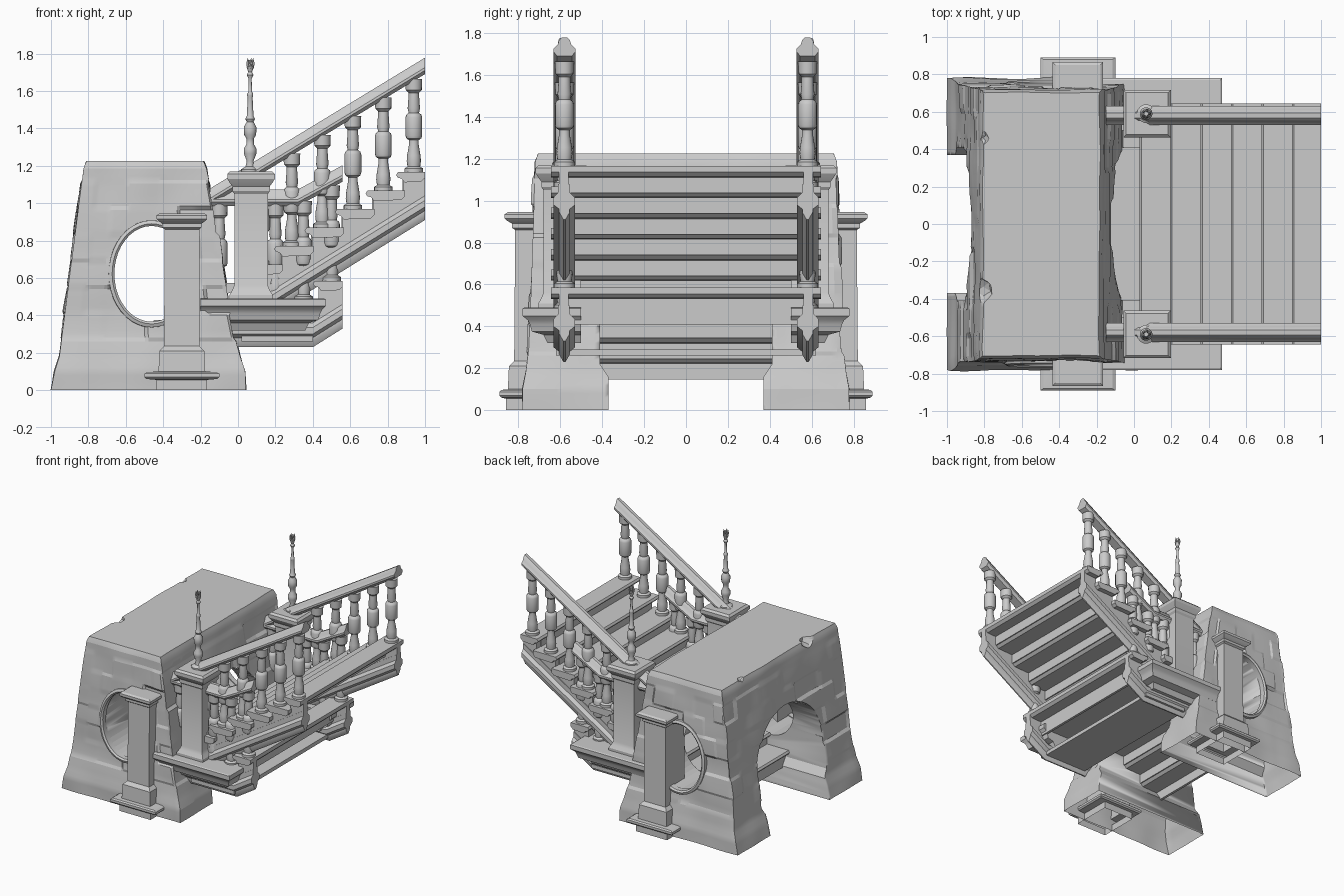
import bpy, bmesh, math, random
from mathutils import Vector, noise

if "Cube" in bpy.data.objects:
    bpy.data.objects.remove(bpy.data.objects["Cube"])

random.seed(4)


def finish(name, bm, angle=35):
    bmesh.ops.recalc_face_normals(bm, faces=bm.faces[:])
    me = bpy.data.meshes.new(name)
    bm.to_mesh(me)
    bm.free()
    ob = bpy.data.objects.new(name, me)
    bpy.context.collection.objects.link(ob)
    bpy.ops.object.select_all(action='DESELECT')
    ob.select_set(True)
    bpy.context.view_layer.objects.active = ob
    bpy.ops.object.shade_smooth_by_angle(angle=math.radians(angle))
    return ob


def loft(name, rings, angle=35):
    """Closed skin through a list of equal-length rings, capped at both ends."""
    bm = bmesh.new()
    vs = [[bm.verts.new(p) for p in r] for r in rings]
    n = len(vs[0])
    for a, b in zip(vs, vs[1:]):
        for i in range(n):
            bm.faces.new((a[i], a[(i + 1) % n], b[(i + 1) % n], b[i]))
    bm.faces.new(vs[0])
    bm.faces.new(vs[-1])
    return finish(name, bm, angle)


def prism(name, xz, y0, y1):
    return loft(name, [[(x, y, z) for x, z in xz] for y in (y0, y1)])


def sweep(name, section, path, s):
    """Carry a (y, z) section along an (x, z) path, with vertical end cuts."""
    return loft(name, [[(x, s * y, z + h) for y, h in section] for x, z in path])


def stack(name, layers, s):
    """Rectangular mouldings: each layer is x0, x1, y0, y1, z."""
    return loft(name, [[(a, s * c, z), (b, s * c, z), (b, s * d, z), (a, s * d, z)]
                       for a, b, c, d, z in layers], 25)


def pier(cx, cy, profile):
    """Layers of a square pier from (half_x, half_y, z)."""
    return [(cx - hx, cx + hx, cy - hy, cy + hy, z) for hx, hy, z in profile]


def lathe(name, profile, x, y, z, h=1.0, n=16):
    return loft(name, [[(x + r * math.cos(2 * math.pi * i / n), y + r * math.sin(2 * math.pi * i / n), z + t * h)
                        for i in range(n)] for r, t in profile])


def lerp(table, z):
    for a, b in zip(table, table[1:]):
        if z <= b[0]:
            t = (z - a[0]) / (b[0] - a[0])
            return [p + (q - p) * t for p, q in zip(a[1:], b[1:])]
    return table[-1][1:]


# Stone gate: tapered block with uneven courses
OUTLINE = [(0, -1.0, .04, .78), (.1, -.98, .035, .78), (.18, -.955, .01, .765), (.3, -.94, -.02, .75),
           (.42, -.925, -.045, .745), (1.0, -.85, -.135, .725), (1.19, -.825, -.17, .72), (1.225, -.81, -.185, .705)]
bricks, rings, N = {}, [], 48
for j in range(62):
    z = 1.225 * j / 61
    x0, x1, w = lerp(OUTLINE, z)
    row = int(z / .14)
    ring = []
    for side in range(4):
        for i in range(N):
            t = i / N
            x, y = [(x0 + (x1 - x0) * t, -w), (x1, -w + 2 * w * t),
                    (x1 + (x0 - x1) * t, w), (x0, w - 2 * w * t)][side]
            key = (row, side, int(t * (4 + side % 2) + .5 * (row % 2)))
            off = bricks.setdefault(key, random.uniform(-.01, .01)) if .28 < z < 1.12 else 0
            off += .01 * noise.noise(Vector((x * 4, y * 4, z * 4)))
            ring.append((x + off * (0, 1, 0, -1)[side], y + off * (-1, 0, 1, 0)[side], z))
    rings.append(ring)
gate = loft("stone_gate", rings, 14)

# Cutters: arched passage along x, oval windows along y, chips on the top edge
arch = [(-.37, -.1), (-.37, .16), (-.41, .22)]
arch += [(-.41 * math.cos(math.pi * i / 24), .46 + .40 * math.sin(math.pi * i / 24)) for i in range(25)]
arch += [(.41, .22), (.37, .16), (.37, -.1)]
passage = loft("passage_cutter", [[(x, y, z) for y, z in arch] for x in (-1.3, .3)])
RX, RZ, CX, CZ = .205, .262, -.462, .622
angles = [2 * math.pi * i / 40 for i in range(40)]
window = prism("window_cutter", [(CX + RX * math.cos(a), CZ + RZ * math.sin(a)) for a in angles], -1, 1)
cutters = [passage, window]
for x, y, r in ((-.84, -.36, .085), (-.81, .46, .04)):
    bm = bmesh.new()
    bmesh.ops.create_icosphere(bm, subdivisions=2, radius=r)
    for v in bm.verts:
        v.co = Vector((x, y, 1.245)) + v.co * random.uniform(.85, 1.1)
    cutters.append(finish("chip_cutter", bm))
for cut in cutters:
    cut.hide_render = True
    m = gate.modifiers.new("cut", 'BOOLEAN')
    m.operation, m.solver, m.object = 'DIFFERENCE', 'EXACT', cut
bpy.context.view_layer.objects.active = gate
for m in [m.name for m in gate.modifiers if m.type == 'BOOLEAN']:
    bpy.ops.object.modifier_apply(modifier=m)
for cut in cutters:
    bpy.data.objects.remove(cut)


def open_bottom(ob):
    bm = bmesh.new()
    bm.from_mesh(ob.data)
    bmesh.ops.delete(bm, geom=[f for f in bm.faces if all(v.co.z < .001 for v in f.verts)], context='FACES')
    bm.to_mesh(ob.data)
    bm.free()


open_bottom(gate)
for p in gate.data.polygons:
    if p.normal.z > .5:
        p.use_smooth = False

# Treads and risers of the main flight
GO, RISE = .163, .099


def tread(name, x0, z, w, x_end):
    x1 = min(x0 + .2, x_end)
    nose = [(x0 + .035, z - .055), (x0 + .02, z - .035), (x0, z - .03), (x0 - .01, z - .016), (x0, z)]
    prism(name, nose + [(x1, z), (x1, z - .03), (x1 - .02, z - .05)], -w, w)


def riser(name, x, z0, z1, w):
    prism(name, [(x, z0), (x + .02, z0), (x + .02, z1), (x, z1)], -w, w)


def step(k):
    return .203 + GO * k, .77 + RISE * k


def under(x):
    return .91 - .62 * (1 - x)


for k in range(-5, 5):
    x0, z = step(k)
    tread("tread", x0, z, .645 if k > -2 else .41, 1.0)
    riser("riser", x0 + .025, z - RISE - .03, z - .03, .56 if k > -2 else .41)

# Lower landing, its soffit, first tread and riser
prism("landing", [(-.1, .44), (.43, .44), (.43, .475), (-.1, .475)], -.6, .6)
prism("landing_soffit", [(.02, .26), (.4, .26), (.4, .29), (.02, .29)], -.62, .62)
tread("lower_tread", .41, .585, .645, .56)
riser("lower_riser", .43, .41, .56, .56)

STRINGER = [(.575, 0), (.585, 0), (.605, .035), (.605, .05), (.632, .07), (.632, .105), (.61, .13), (.61, .17),
            (.555, .17), (.555, .13), (.53, .105), (.53, .07), (.555, .05), (.555, .035)]
RAIL = [(.545, 0), (.615, 0), (.632, .02), (.632, .035), (.612, .055), (.606, .075), (.593, .088), (.567, .088),
        (.554, .075), (.548, .055), (.528, .035), (.528, .02)]
BALUSTER = [(.05, 0), (.05, .04), (.034, .06), (.038, .12), (.036, .18), (.026, .3), (.026, .35), (.04, .37),
            (.045, .4), (.045, .6), (.04, .63), (.028, .65), (.033, .7), (.028, .84), (.028, .87), (.043, .9), (.045, 1.02)]
FINIAL = [(.05, 0), (.05, .015), (.025, .03), (.018, .06), (.034, .1), (.034, .125), (.02, .15), (.02, .18),
          (.032, .2), (.034, .24), (.018, .27), (.026, .285), (.018, .3), (.013, .4), (.016, .41), (.016, .42),
          (.01, .43), (.008, .5), (.018, .52), (.01, .535), (.02, .565), (.004, .575), (.012, .6)]

for s in (-1, 1):
    # Oval window rim
    bm = bmesh.new()
    loops = []
    for a in angles:
        loops.append([bm.verts.new((CX + (RX + r) * math.cos(a), s * (lerp(OUTLINE, CZ + (RZ + r) * math.sin(a))[2] + d),
                                    CZ + (RZ + r) * math.sin(a)))
                      for r, d in ((-.006, -.03), (-.006, .012), (.006, .022), (.024, .014), (.026, -.03))])
    for p, q in zip(loops, loops[1:] + loops[:1]):
        for j in range(5):
            bm.faces.new((p[j], p[(j + 1) % 5], q[(j + 1) % 5], q[j]))
    finish("window_rim", bm)

    # Outer pilaster with plinth and cap
    open_bottom(stack("pilaster", pier(-.3, .7, [
        (.135, .16, 0), (.135, .16, .055), (.19, .18, .06), (.2, .19, .07), (.2, .19, .088), (.185, .18, .097),
        (.125, .15, .1), (.12, .145, .21), (.095, .12, .235), (.093, .115, .86), (.105, .13, .87), (.105, .13, .89),
        (.125, .155, .905), (.135, .165, .915), (.135, .165, .935), (.12, .15, .945)]), s))

    # Moulded ledge carrying the newel
    stack("ledge", [(-.2, .36, .5, .66, .32), (-.2, .38, .5, .68, .36), (-.2, .43, .5, .735, .375),
                    (-.2, .44, .5, .745, .41), (-.2, .45, .5, .755, .43), (-.2, .47, .5, .78, .45),
                    (-.2, .47, .5, .78, .485), (-.2, .46, .5, .77, .49)], s)

    # Newel post and finial
    stack("newel_post", pier(.07, .59, [
        (.115, .115, .485), (.115, .115, .51), (.1, .1, .535), (.09, .09, .56), (.09, .09, 1.05), (.1, .1, 1.065),
        (.1, .1, 1.09), (.115, .115, 1.11), (.127, .127, 1.13), (.127, .127, 1.155), (.112, .112, 1.17)]), s)
    lathe("finial", FINIAL, .065, s * .59, 1.165, 1.0, 14)
    for i in range(5):
        a = 2 * math.pi * i / 5
        x, y = .065 + .016 * math.cos(a), s * .59 + .016 * math.sin(a)
        lathe("finial_petal", [(.003, 0), (.008, .5), (.001, 1)], x, y, 1.72, .055, 6)

    # Sloping stringer, stepped side panels, handrail and balusters of the main flight
    sweep("stringer", STRINGER, [(.1, under(.1)), (1, under(1))], s)
    sweep("handrail", RAIL, [(-.15, .99), (1, 1.69)], s)
    for k in range(-1, 5):
        x0, z = step(k)
        a, b = x0 + .03, min(x0 + .03 + GO, 1)
        prism("side_panel", [(a, under(a) + .1), (b, under(b) + .1), (b, z - .02), (a, z - .02)], s * .56, s * .605)
        x = x0 + .085
        lathe("baluster", BALUSTER, x, s * .58, z, 1.69 - .609 * (1 - x) - z)

    # Lower stringer, panel, handrail and balusters
    sweep("lower_stringer", STRINGER, [(-.05, .23), (.4, .23), (.56, .33)], s)
    prism("lower_panel", [(-.05, .38), (.4, .38), (.56, .48), (.56, .56), (.43, .56), (.43, .46), (-.05, .46)],
          s * .56, s * .605)
    sweep("lower_handrail", RAIL, [(-.15, .985), (.32, .985), (.56, 1.115)], s)
    for x, z, top in ((-.1, .48, .985), (.2, .48, .985), (.35, .48, 1.0), (.5, .585, 1.085)):
        lathe("lower_baluster", BALUSTER, x, s * .58, z, top - z)
